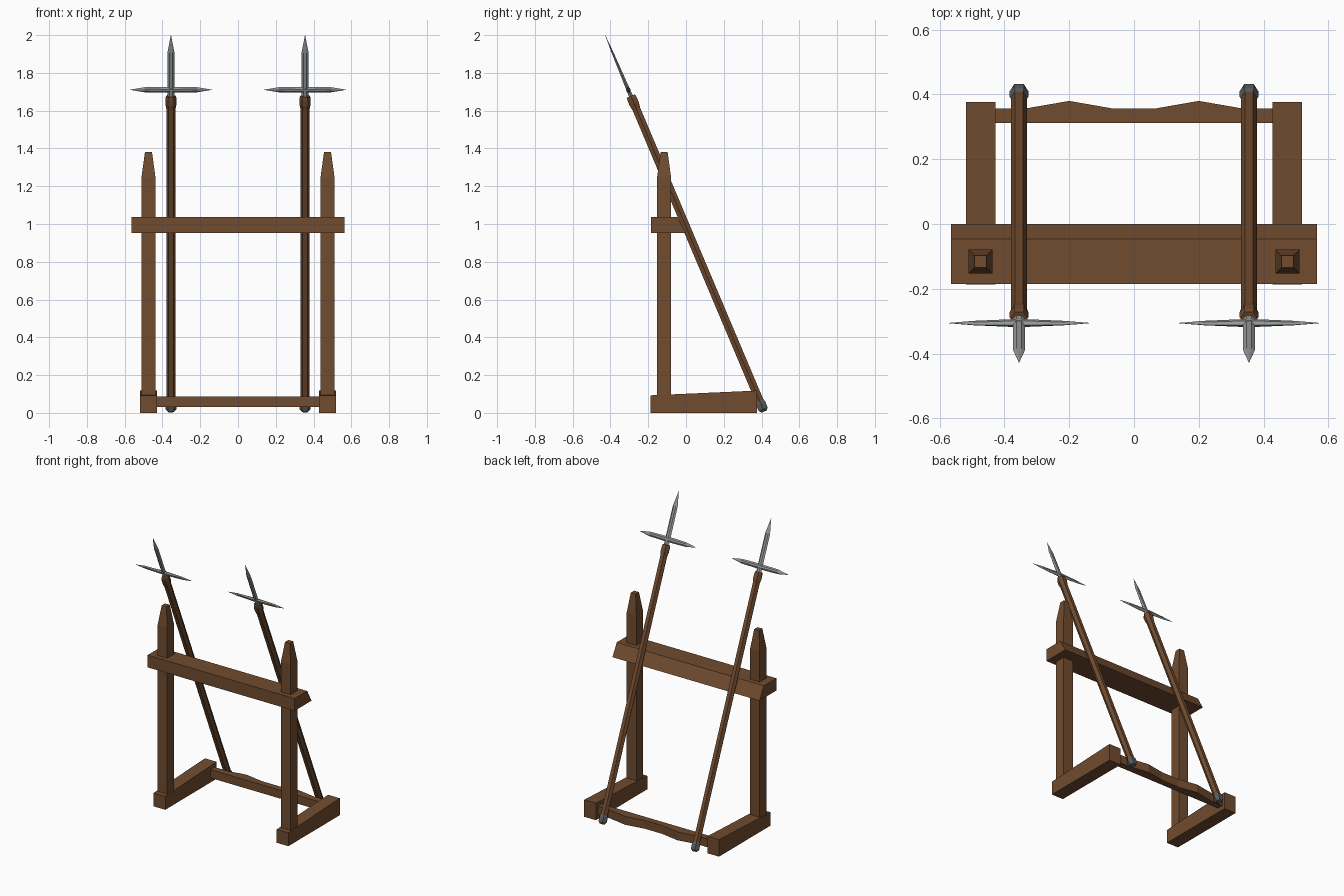
import bpy, bmesh, math
from mathutils import Matrix, Vector

if "Cube" in bpy.data.objects:
    bpy.data.objects.remove(bpy.data.objects["Cube"])


def material(name, rgb):
    m = bpy.data.materials.new(name)
    m.diffuse_color = (*rgb, 1.0)
    m.use_nodes = True
    m.node_tree.nodes["Principled BSDF"].inputs["Base Color"].default_value = m.diffuse_color
    return m


WOOD = material("brown wood", (0.165, 0.072, 0.029))
STEEL = material("grey steel", (0.30, 0.31, 0.31))
IRON = material("dark iron", (0.10, 0.11, 0.115))


def loft(name, rings, mat, matrix=Matrix()):
    """Skin a list of equal-length point rings and cap both ends."""
    bm = bmesh.new()
    loops = [[bm.verts.new(matrix @ Vector(p)) for p in ring] for ring in rings]
    n = len(loops[0])
    for a, b in zip(loops, loops[1:]):
        for i in range(n):
            j = (i + 1) % n
            bm.faces.new((a[i], a[j], b[j], b[i]))
    bm.faces.new(loops[0][::-1])
    bm.faces.new(loops[-1])
    bmesh.ops.recalc_face_normals(bm, faces=bm.faces)
    mesh = bpy.data.meshes.new(name)
    bm.to_mesh(mesh)
    bm.free()
    mesh.materials.append(mat)
    ob = bpy.data.objects.new(name, mesh)
    bpy.context.collection.objects.link(ob)
    return ob


def extrude_x(name, profile, x0, x1, mat):
    """Extrude a (y, z) profile along x."""
    return loft(name, [[(x, y, z) for y, z in profile] for x in (x0, x1)], mat)


def hexes(stations):
    """Hexagonal rings along local z from (z, radius) pairs, corners on +-x."""
    return [[(r * math.cos(k * math.pi / 3), r * math.sin(k * math.pi / 3), z)
             for k in range(6)] for z, r in stations]


def blade(stations):
    """Flat six-sided blade rings along local z from (z, half width, half thickness)."""
    return [[(w, 0, z), (.4 * w, t, z), (-.4 * w, t, z),
             (-w, 0, z), (-.4 * w, -t, z), (.4 * w, -t, z)] for z, w, t in stations]


# Polearms lean back to front; local z runs up the shaft, origin at the tip
LEAN = math.atan2(0.389, 0.921)

for side, s in (("left", -1), ("right", 1)):
    # Foot, slightly higher at the back
    extrude_x(side + "_foot", [(-.187, 0), (.377, 0), (.377, .118), (-.187, .093)],
              s * .428, s * .518, WOOD)

    # Upright post with tapered top
    cx, cy = s * .474, -.116
    loft(side + "_post", [[(cx + u * h, cy + v * h, z) for u, v in
                           ((-1, -1), (1, -1), (1, 1), (-1, 1))]
                          for z, h in ((.02, .037), (1.247, .037), (1.382, .0185))], WOOD)

    # Polearm: shaft, collar, butt cap and cross-shaped blades
    frame = Matrix.Translation((s * .355, -.428, 2.0)) @ Matrix.Rotation(LEAN, 4, 'X')
    loft(side + "_shaft", hexes([(-2.13, .0245), (-.38, .0245)]), WOOD, frame)
    loft(side + "_collar", hexes([(-.425, .0245), (-.395, .03), (-.365, .03), (-.35, .026)]),
         WOOD, frame)
    loft(side + "_butt_cap", hexes([(-2.163, .018), (-2.148, .03), (-2.115, .03), (-2.102, .025)]),
         IRON, frame)
    loft(side + "_point_blade", blade([(-.36, .0185, .011), (-.1, .0185, .005), (0, .0005, .0005)]),
         STEEL, frame)
    cross = frame @ Matrix.Translation((0, 0, -.314)) @ Matrix.Rotation(math.pi / 2, 4, 'Y')
    loft(side + "_cross_blade", blade([(-.217, .0005, .0005), (-.14, .0145, .005), (0, .0175, .011),
                                       (.14, .0145, .005), (.217, .0005, .0005)]),
         STEEL, cross)

# Upper rail, back face sloped to carry the shafts
extrude_x("upper_rail", [(-.185, .952), (0, .952), (-.047, 1.037), (-.185, 1.037)],
          -.565, .565, WOOD)

# Rear lower rail with two shallow bulges on its back edge
outline = [(-.44, .357), (-.333, .357), (-.2, .38), (-.068, .357),
           (.068, .357), (.2, .38), (.333, .357), (.44, .357)]
loft("rear_rail", [[(x, .312, .03), (x, y, .03), (x, y, .088), (x, .312, .088)]
                   for x, y in outline], WOOD)
